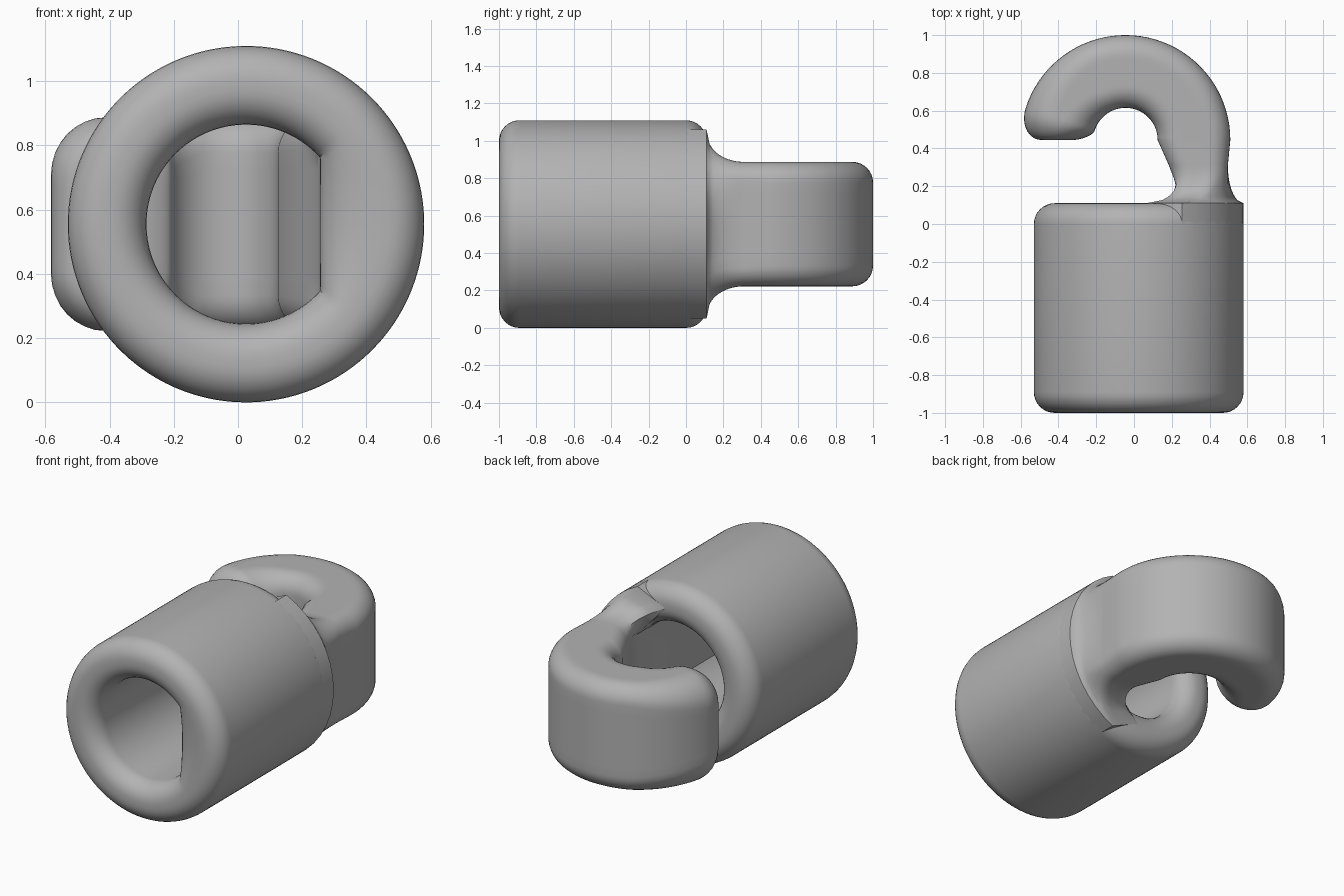
import bpy, bmesh, math
from math import sin, cos, pi, sqrt, radians
from mathutils import Vector

cube = bpy.data.objects.get("Cube")
if cube:
    bpy.data.objects.remove(cube, do_unlink=True)

CX, CZ = 0.025, 0.555          # sleeve axis
R_OUT, R_BORE, FLAT = 0.555, 0.31, 0.23
FILLET, BACK = 0.11, 0.11
HALF_H = 0.3325                # hook half height
PER_SIDE = 16

grey = bpy.data.materials.new("plain grey")
grey.use_nodes = True
grey.diffuse_color = (0.45, 0.45, 0.45, 1)
grey.node_tree.nodes["Principled BSDF"].inputs["Base Color"].default_value = (0.45, 0.45, 0.45, 1)


def loft(name, rings, closed):
    """Skin a list of equal-length rings; closed joins last to first, else ends are capped."""
    bm = bmesh.new()
    loops = [[bm.verts.new(p) for p in ring] for ring in rings]
    pairs = list(zip(loops, loops[1:])) + ([(loops[-1], loops[0])] if closed else [])
    for a, b in pairs:
        for i in range(len(a)):
            j = (i + 1) % len(a)
            bm.faces.new((a[i], a[j], b[j], b[i]))
    if not closed:
        bm.faces.new(loops[0])
        bm.faces.new(loops[-1])
    bmesh.ops.recalc_face_normals(bm, faces=bm.faces)
    mesh = bpy.data.meshes.new(name)
    bm.to_mesh(mesh)
    bm.free()
    obj = bpy.data.objects.new(name, mesh)
    bpy.context.collection.objects.link(obj)
    mesh.materials.append(grey)
    bpy.ops.object.select_all(action="DESELECT")
    obj.select_set(True)
    bpy.context.view_layer.objects.active = obj
    bpy.ops.object.shade_smooth_by_angle(angle=radians(30))
    return obj


# Sleeve: rounded tube whose bore has one flat side
def sleeve_ring(theta):
    c = cos(theta)
    r_in = min(R_BORE, FLAT / c) if c > 0 else R_BORE
    r_mid = R_BORE + FILLET
    corners = [(R_OUT - FILLET, -1 + FILLET, FILLET, 0, -1),
               (r_mid, -1 + FILLET, r_mid - r_in, -1, -1),
               (r_mid, BACK - FILLET, r_mid - r_in, -1, 1),
               (R_OUT - FILLET, BACK - FILLET, FILLET, 0, 1)]
    ring = []
    for k, (r0, y0, width, inner, end) in enumerate(corners):
        for i in range(9):
            a = pi / 2 * i / 8
            if k % 2:                     # even corners run side to end, odd ones end to side
                a = pi / 2 - a
            sign = -1 if inner else 1
            r = r0 + sign * width * cos(a)
            y = y0 + end * FILLET * sin(a)
            ring.append((CX + r * c, y, CZ + r * sin(theta)))
    return ring


corner = math.acos(FLAT / R_BORE)
spans = [(-corner, corner, 32), (corner, 2 * pi - corner, 96)]
angles = [a + (b - a) * i / n for a, b, n in spans for i in range(n)]
loft("sleeve", [sleeve_ring(a) for a in angles], True)


# Hook: rounded-rectangle sections swept round the bend and flared into the sleeve
def rounded_section(inner, outer, half_h, radius):
    mid, axis = (inner + outer) / 2, (outer - inner).normalized()
    half_w = (outer - inner).length / 2
    radius = min(radius, half_w * 0.98, half_h * 0.98)
    w, h = half_w - radius, half_h - radius
    flat = []
    for q, (su, sv) in enumerate([(1, -1), (1, 1), (-1, 1), (-1, -1)]):
        for i in range(9):
            a = pi / 2 * (q - 1 + i / 8)
            flat.append((su * w + radius * cos(a), sv * h + radius * sin(a)))
        nu, nv = [(1, 1), (-1, 1), (-1, -1), (1, -1)][q]
        a = pi / 2 * q
        end = (nu * w + radius * cos(a), nv * h + radius * sin(a))
        start = flat[-1]
        flat += [tuple(s + (e - s) * i / 8 for s, e in zip(start, end)) for i in range(1, 8)]
    flat = flat[4:] + flat[:4]            # begin in the middle of a corner
    return [Vector((*(mid + axis * u), CZ + v)) for u, v in flat]


def base_section(y):
    """Footprint of the hook on the sleeve end."""
    edge = radians(65.5)
    top = Vector((R_OUT * cos(edge), R_OUT * sin(edge)))
    tip, knee = Vector((0.04, 0.42)), Vector((FLAT, 0.21))
    flip = lambda p: Vector((p.x, -p.y))
    pts = []
    for k in range(4 * PER_SIDE):
        side, t = k // PER_SIDE, k % PER_SIDE / PER_SIDE
        if side == 0:
            a = edge * (2 * t - 1)
            p = Vector((R_OUT * cos(a), R_OUT * sin(a)))
        elif side == 1:
            p = top.lerp(tip, t)
        elif side == 2:
            if t < 0.25:
                p = tip.lerp(knee, t * 4)
            elif t < 0.75:
                p = knee.lerp(flip(knee), t * 2 - 0.5)
            else:
                p = flip(knee).lerp(flip(tip), t * 4 - 3)
        else:
            p = flip(tip).lerp(flip(top), t)
        pts.append(Vector((CX + p.x, y, CZ + p.y)))
    return pts


rings = [base_section(0.0)]
# Flared neck
NECK = 0.31
for i in range(13):
    y = BACK + (NECK - BACK) * i / 12
    flare = 1 - sqrt(max(0, 1 - ((NECK - y) / (NECK - BACK)) ** 2))
    neck = rounded_section(Vector((0.255 - 0.35 * (y - BACK), y)), Vector((0.497, y)), HALF_H, 0.1)
    rings.append([n.lerp(b, flare) for n, b in zip(neck, base_section(y))])

# Bend, then a rounded tip
CENTRE, R_IN, R_BEND, ROUND = Vector((-0.045, 0.445)), 0.17, 0.555, 0.11
tip_span = ROUND / 0.36
stops = [(pi - tip_span) * i / 40 for i in range(41)]
stops += [pi - tip_span * (1 - sin(pi / 2 * i / 10)) for i in range(1, 11)]
for a in stops:
    d = max(0, 1 - (pi - a) / tip_span)
    inset = ROUND * (1 - sqrt(max(0, 1 - d * d)))
    ray = Vector((cos(a), sin(a)))
    bulge = 0.08 * max(0, (a - 2) / (pi - 2))
    rings.append(rounded_section(CENTRE + ray * (R_IN + inset), CENTRE + ray * (R_BEND - inset),
                                 HALF_H - inset, 0.11 + bulge - inset * 0.7))
loft("hook", rings, False)
